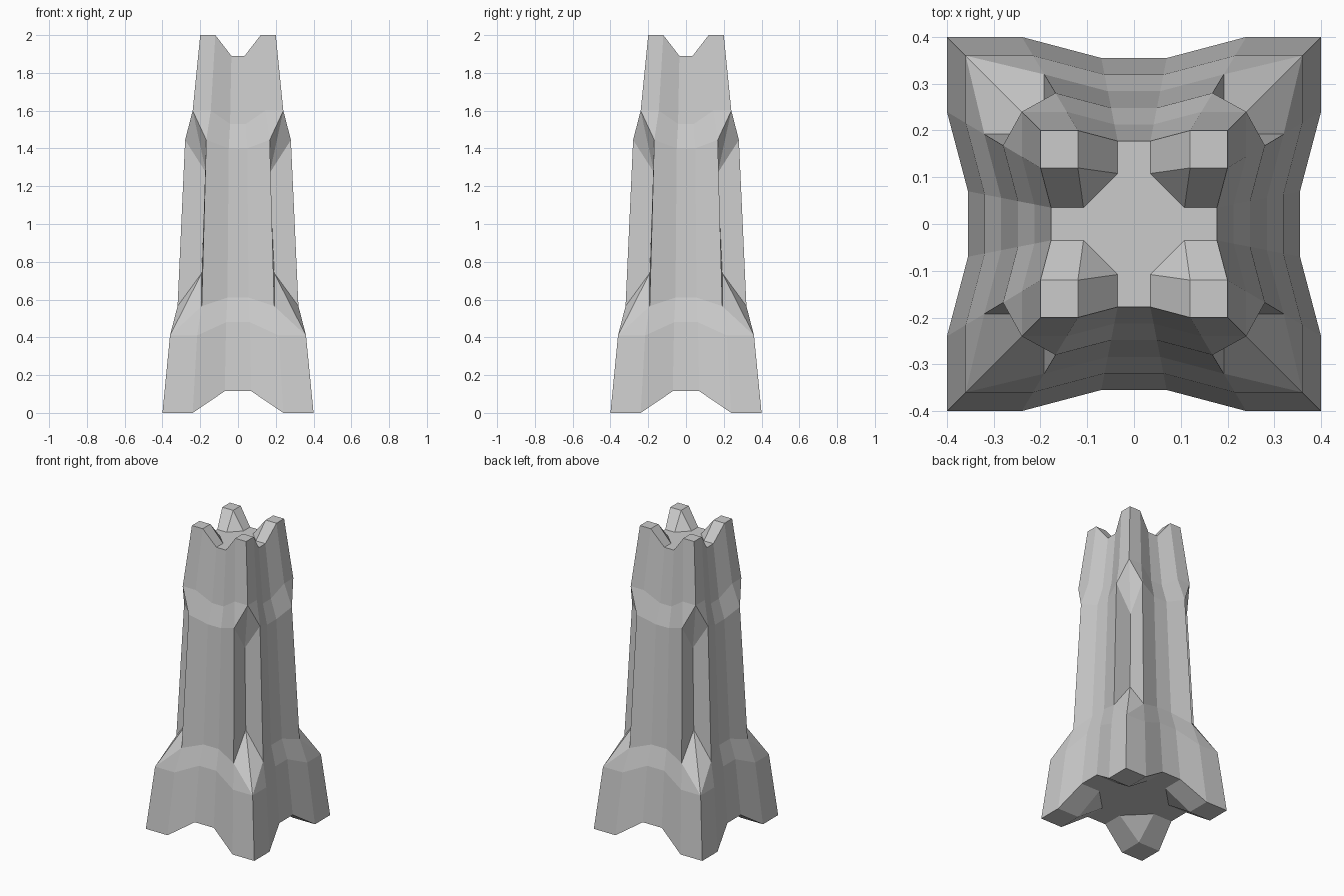
import bpy, bmesh
from mathutils import Matrix

if "Cube" in bpy.data.objects:
    bpy.data.objects.remove(bpy.data.objects["Cube"])

# Ring cross-sections: half width, z at the corners, z at the middle of a side
RINGS = [(0.40, 0.00, 0.115), (0.36, 0.41, 0.48), (0.32, 0.565, 0.61),
         (0.28, 1.445, 1.40), (0.24, 1.60, 1.53), (0.20, 2.00, 1.89)]
bm = bmesh.new()


def add_face(*points):
    bm.faces.new([bm.verts.new(p) for p in points])


def both_ends(*points):
    """Face at the right end of the front side, and its mirror at the left."""
    add_face(*points)
    add_face(*[(-x, y, z) for x, y, z in reversed(points)])


def corner(r):
    w, z, _ = RINGS[r]
    return (w, -w, z)


def shoulder(r):
    w, z, _ = RINGS[r]
    return (0.6 * w, -w, z)


def middle(r, s=1):
    w, _, z = RINGS[r]
    return (s * 0.175 * w, -0.8875 * w, z)


# Front side panels
for r in range(5):
    add_face(middle(r, -1), middle(r), middle(r + 1), middle(r + 1, -1))
    both_ends(middle(r), shoulder(r), shoulder(r + 1), middle(r + 1))
for r in (0, 4):
    both_ends(shoulder(r), corner(r), corner(r + 1), shoulder(r + 1))

# Corner notch of the shaft, with sloped ends
low, high = (0.192, -0.192, 0.74), (0.168, -0.168, 1.27)
both_ends(shoulder(1), corner(1), shoulder(2))
both_ends(corner(1), low, shoulder(2))
both_ends(shoulder(2), low, high, shoulder(3))
both_ends(shoulder(3), high, corner(4))
both_ends(shoulder(3), corner(4), shoulder(4))

# Feet and crown: square tips, sloped flanks and a recessed centre
for r in (0, 5):
    w, z, zc = RINGS[r]
    tip = (0.6 * w, -0.6 * w, z)
    a = (0.175 * w, -0.54 * w, zc)
    b = (0.54 * w, -0.175 * w, zc)
    add_face(corner(r), shoulder(r), tip, (w, -0.6 * w, z))
    add_face(tip, a, b)
    both_ends(shoulder(r), middle(r), a, tip)
    left_a = (-a[0], a[1], a[2])
    add_face(middle(r, -1), middle(r), a, left_a)
    add_face(left_a, a, (0, 0, zc))
    add_face(a, b, (0, 0, zc))

# Repeat the side around the pillar
quarter = bm.verts[:] + bm.edges[:] + bm.faces[:]
for k in range(1, 4):
    copy = bmesh.ops.duplicate(bm, geom=quarter)["geom"]
    verts = [g for g in copy if isinstance(g, bmesh.types.BMVert)]
    bmesh.ops.rotate(bm, verts=verts, cent=(0, 0, 0),
                     matrix=Matrix.Rotation(k * 1.5707963, 3, 'Z'))
bmesh.ops.remove_doubles(bm, verts=bm.verts, dist=0.0005)
bmesh.ops.recalc_face_normals(bm, faces=bm.faces)

mesh = bpy.data.meshes.new("stone_pillar")
bm.to_mesh(mesh)
bm.free()
bpy.context.collection.objects.link(bpy.data.objects.new("stone_pillar", mesh))
